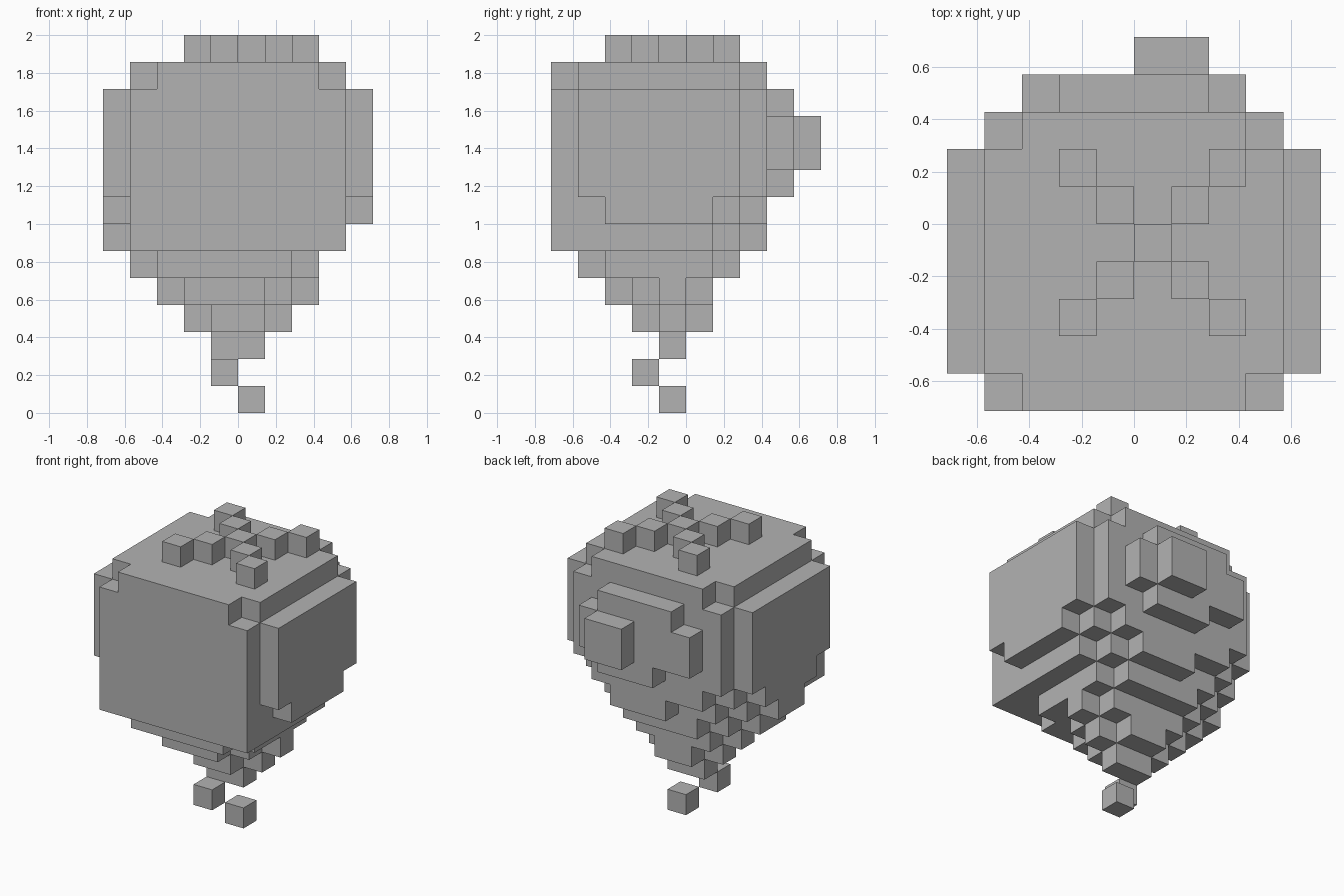
import bpy
import bmesh
from mathutils import Vector

cube = bpy.data.objects.get("Cube")
if cube:
    bpy.data.objects.remove(cube, do_unlink=True)

U = 2 / 14  # edge of one block

grey = bpy.data.materials.new("plain_grey")
grey.use_nodes = True
colour = (0.45, 0.45, 0.45, 1)
grey.diffuse_color = colour
grey.node_tree.nodes["Principled BSDF"].inputs["Base Color"].default_value = colour


def cells(x, y, z):
    """All block cells inside a box given as three (low, high) ranges."""
    return {(i, j, k) for i in range(*x) for j in range(*y) for k in range(*z)}


def block_object(name, boxes):
    """Join boxes of blocks into one shell, keeping only the outer faces."""
    filled = set().union(*(cells(*b) for b in boxes))
    bm = bmesh.new()
    for c in filled:
        for axis in range(3):
            for side in (0, 1):
                neighbour = list(c)
                neighbour[axis] += 2 * side - 1
                if tuple(neighbour) in filled:
                    continue
                base = Vector(c)
                base[axis] += side
                a, b = Vector(), Vector()
                a[(axis + 1) % 3] = 1
                b[(axis + 2) % 3] = 1
                ring = [base, base + a, base + a + b, base + b]
                if not side:
                    ring.reverse()
                bm.faces.new([bm.verts.new(p * U) for p in ring])
    bmesh.ops.remove_doubles(bm, verts=bm.verts, dist=U / 100)
    mesh = bpy.data.meshes.new(name)
    bm.to_mesh(mesh)
    bm.free()
    mesh.materials.append(grey)
    bpy.context.collection.objects.link(bpy.data.objects.new(name, mesh))


# Main body: square core, cut top corners, side plates and back plate
block_object("body", [
    ((-4, 4), (-5, 3), (8, 12)),
    ((-4, 4), (-4, 2), (12, 13)),
    ((-3, 3), (-5, 3), (12, 13)),
    # side plates
    ((-5, 5), (-4, 2), (8, 12)),
    ((-5, 5), (-3, 1), (7, 8)),
    ((-5, -4), (-2, 0), (6, 7)),
    # back plate and its knob
    ((-2, 2), (3, 4), (11, 12)),
    ((-3, 3), (3, 4), (9, 11)),
    ((-1, 2), (3, 4), (8, 9)),
    ((0, 2), (4, 5), (9, 11)),
    # stepped lower rows
    ((-4, 4), (-5, 2), (7, 8)),
    ((-3, 3), (2, 3), (7, 8)),
    ((-4, 4), (-5, 1), (6, 7)),
    ((-3, 3), (1, 2), (6, 7)),
    ((-1, 2), (2, 3), (6, 7)),
    # tapering underside
    ((-3, 2), (-4, 1), (5, 6)),
    ((2, 3), (-3, 1), (5, 6)),
    ((-2, 2), (1, 2), (5, 6)),
    ((-4, -3), (-2, 0), (5, 6)),
    ((-2, 2), (-2, 1), (4, 5)),
    ((-2, 1), (-3, -2), (4, 5)),
    ((-3, 3), (-1, 0), (4, 5)),
    ((-2, 2), (-1, 0), (3, 4)),
    ((-1, 1), (-2, 1), (3, 4)),
    ((-1, 1), (-1, 0), (2, 3)),
])

# Loose blocks below the tip
block_object("upper_drip", [((-1, 0), (-2, -1), (1, 2))])
block_object("lower_drip", [((0, 1), (-1, 0), (0, 1))])

# Diagonal cross of blocks on the top
cross = [(d, s * d - 1) for d in range(-2, 3) for s in (-1, 1)]
block_object("top_cross", [((x, x + 1), (y, y + 1), (13, 14))
                           for x, y in cross])
